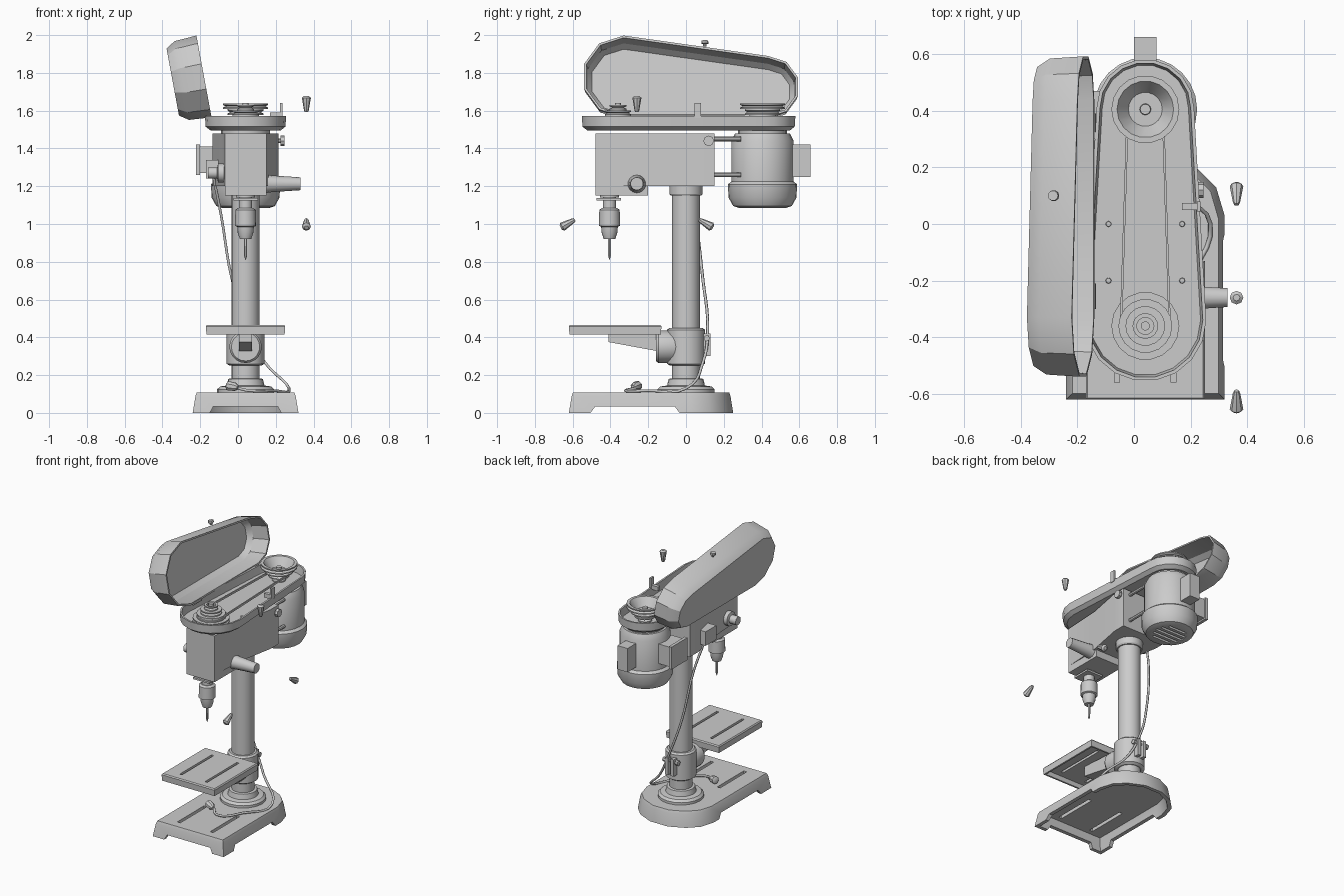
import bpy, bmesh
from math import sin, cos, pi, radians
from mathutils import Vector, Matrix

if "Cube" in bpy.data.objects:
    bpy.data.objects.remove(bpy.data.objects["Cube"])

CX = 0.04  # x of the machine's centre plane


def loft(name, loops, wrap=False, mat=None):
    """Skin equal-length loops of 3D points; cap the ends unless wrapped."""
    bm = bmesh.new()
    rows = [[bm.verts.new(p) for p in loop] for loop in loops]
    n = len(rows[0])
    pairs = list(zip(rows, rows[1:])) + ([(rows[-1], rows[0])] if wrap else [])
    for a, b in pairs:
        for i in range(n):
            j = (i + 1) % n
            bm.faces.new((a[i], a[j], b[j], b[i]))
    if not wrap:
        bm.faces.new(rows[0][::-1])
        bm.faces.new(rows[-1])
    bmesh.ops.recalc_face_normals(bm, faces=bm.faces)
    if mat:
        bm.transform(mat)
    me = bpy.data.meshes.new(name)
    bm.to_mesh(me)
    bm.free()
    ob = bpy.data.objects.new(name, me)
    bpy.context.collection.objects.link(ob)
    return ob


def lathe(name, prof, loc, direction=(0, 0, 1), n=20):
    """Revolve (radius, height) pairs around an axis starting at loc."""
    rot = Vector((0, 0, 1)).rotation_difference(Vector(direction)).to_matrix().to_4x4()
    loops = [[(r * cos(2 * pi * i / n), r * sin(2 * pi * i / n), h) for i in range(n)]
             for r, h in prof]
    return loft(name, loops, mat=Matrix.Translation(loc) @ rot)


def box(name, x, y, z):
    return loft(name, [[(x[0], y[0], h), (x[1], y[0], h), (x[1], y[1], h), (x[0], y[1], h)]
                       for h in z])


def hull(c1, r1, c2, r2, n, inset=0):
    """Outline round two circles spaced along y; points are (across, y)."""
    pts = []
    for c, r, start in ((c1, r1, pi), (c2, r2, 0)):
        for i in range(n + 1):
            a = start + pi * i / n
            pts.append((c[0] + (r - inset) * cos(a), c[1] + (r - inset) * sin(a)))
    return pts


def at_z(pts, z):
    return [(x, y, z) for x, y in pts]


def cut(ob, cutters):
    for c in cutters:
        c.hide_render = True
        m = ob.modifiers.new("cut", 'BOOLEAN')
        m.object = c
        m.solver = 'EXACT'
        bpy.context.view_layer.objects.active = ob
        bpy.ops.object.modifier_apply(modifier=m.name)
        bpy.data.objects.remove(c)


# Base: hollow casting, square at the front and rounded behind, with slots and foot arches
half = [(.28, -.62), (.28, .03), (.25, .13), (.18, .2), (.07, .25)]


def base_loop(inset, z):
    right = [(x * (1 - inset / .28), (y + .18) * (1 - inset / .44) - .18) for x, y in half]
    return [(CX + x, y, z) for x, y in right] + [(CX - x, y, z) for x, y in right[::-1]]


base = loft("base", [base_loop(.045, .085), base_loop(.025, 0), base_loop(0, 0),
                     base_loop(.015, .09), base_loop(.022, .108)])
cut(base, [box("slot", (CX + s * .13 - .012, CX + s * .13 + .012), (-.54, -.24), (.05, .2))
           for s in (-1, 1)])
arch = lambda y0, y1: [[(x, y, z) for x, z in ((CX - .2, -.02), (CX + .2, -.02),
                       (CX + .17, .035), (CX - .17, .035))] for y in (y0, y1)]
side = lambda: [[(x, y, z) for y, z in ((-.52, -.02), (-.02, -.02), (-.06, .035), (-.48, .035))]
                for x in (-.5, .5)]
cut(base, [loft("front_arch", arch(-.7, -.5)), loft("side_arch", side())])

# Column with its foot flange
lathe("column_flange", [(.15, .1), (.15, .125), (.135, .14), (.1, .145), (.092, .18), (.06, .185)],
      (CX, 0, 0))
lathe("column", [(.074, .14), (.074, 1.25)], (CX, 0, 0), n=24)
lathe("head_collar", [(.082, 1.15), (.088, 1.16), (.088, 1.22)], (CX, 0, 0), n=24)

# Work table: shallow tray-like plate, open below, with two slots
sq = lambda i, z: [(CX + a * (.21 - i), -.375 + b * (.245 - i), z)
                   for a, b in ((-1, -1), (1, -1), (1, 1), (-1, 1))]
table = loft("table", [sq(.02, .445), sq(.015, .415), sq(.003, .415), sq(0, .458),
                       sq(.006, .466)])
cut(table, [box("slot", (CX + s * .1 - .009, CX + s * .1 + .009), (-.56, -.2), (.43, .5))
            for s in (-1, 1)])

# Table bracket: arm, tilt disc, column clamp and locking bolt
loft("table_arm", [[(CX + x, y, z) for y, z in ((-.41, .375), (-.14, .325), (-.14, .43), (-.41, .445))]
                   for x in (-.035, .035)])
lathe("tilt_disc", [(.075, 0), (.086, .015), (.086, .1), (.07, .14)], (CX, -.16, .35), (0, 1, 0))
lathe("table_clamp", [(.085, .25), (.1, .26), (.1, .44), (.088, .45)], (CX, 0, 0))
for s in (-1, 1):
    box("clamp_lug", (CX + s * .022 - .012, CX + s * .022 + .012), (.08, .13), (.3, .42))
lathe("clamp_bolt", [(.018, 0), (.018, .02), (.009, .02), (.009, .1), (.016, .1), (.016, .12)],
      (CX - .06, .11, .395), (1, 0, 0), 8)

# Head casting: narrow at the nose, flaring to the rear
plan = [(.11, -.48), (.125, -.2), (.175, .06), (.175, .15)]
head = [(CX + x, y) for x, y in plan] + [(CX - x, y) for x, y in plan[::-1]]
loft("head", [at_z(head, 1.2), at_z(head, 1.48)])
box("head_nose", (CX - .11, CX + .11), (-.48, -.2), (1.15, 1.2))

# Spindle, chuck and drill bit
sp = (CX, -.405, 0)
lathe("quill", [(.05, 1.16), (.05, 1.14), (.035, 1.14), (.035, 1.06)], sp)
box("depth_stop_plate", (CX - .065, CX + .065), (-.475, -.345), (1.125, 1.138))
lathe("chuck", [(.04, 1.085), (.054, 1.075), (.056, .99), (.044, .985), (.042, .955),
                (.03, .92)], sp, n=16)
lathe("drill_bit", [(.009, .93), (.008, .83), (.001, .81)], sp, n=6)

# Feed hub on the right, with three grips set round it
lathe("feed_hub", [(.05, 0), (.044, .04), (.034, .19)], (.14, -.26, 1.213), (1, 0, 0), 14)
for k in range(3):
    a = pi / 2 + k * 2 * pi / 3
    d = Vector((0, cos(a), sin(a)))
    lathe("feed_grip", [(.009, .38), (.013, .39), (.024, .455), (.012, .465)],
          Vector((.362, -.26, 1.213)), d, 8)

# Return spring cap, switch box and belt tension knob
lathe("spring_cap", [(.05, 0), (.05, .045), (.03, .05), (.03, .1)], (-.06, -.36, 1.27), (-1, 0, 0), 14)
box("switch_box", (-.17, -.09), (-.1, .02), (1.24, 1.34))
lathe("tension_knob", [(.012, 0), (.012, .02), (.028, .02), (.028, .04)], (.205, .12, 1.44),
      (1, 0, 0), 8)

# Motor with vented fan cover, terminal boxes and slide rods
MY = .405
motor = lathe("motor", [(.125, 1.085), (.155, 1.095), (.18, 1.14), (.183, 1.21), (.165, 1.225),
                        (.165, 1.44), (.145, 1.48)], (CX, MY, 0), n=24)
cut(motor, [box("vent", (CX - w, CX + w), (MY + o - .009, MY + o + .009), (1.05, 1.115))
            for o, w in ((-.08, .07), (-.04, .1), (0, .11), (.04, .1), (.08, .07))])
lathe("motor_mount", [(.13, 1.47), (.13, 1.51)], (CX, MY, 0))
box("rear_terminal_box", (CX - .04, CX + .04), (.54, .66), (1.25, 1.42))
box("side_terminal_box", (-.2, -.1), (.31, .47), (1.27, 1.41))
box("side_terminal_cover", (-.222, -.2), (.3, .48), (1.26, 1.42))
for s in (-1, 1):
    for z in (1.26, 1.45):
        lathe("slide_rod", [(.012, 0), (.012, .16)], (CX + s * .12, .13, z), (0, 1, 0), 8)

# Belt tray: shallow open pan
tray = lambda i, z: at_z(hull((CX, -.34), .215, (CX, .41), .172, 9, i), z)
loft("belt_tray", [tray(.02, 1.515), tray(.012, 1.572), tray(0, 1.572), tray(.004, 1.515),
                   tray(.03, 1.495)])
box("lid_catch", (.17, .235), (.05, .075), (1.56, 1.59))
box("lid_catch_tab", (.222, .235), (.045, .08), (1.56, 1.64))
for x in (-.09, .17):
    for y in (-.2, 0):
        lathe("tray_screw", [(.011, 0), (.009, .01)], (x, y, 1.512), n=8)


# Stepped pulleys: small end up at the front, large end up at the motor
def pulley(name, y, radii, z0, step, hollow):
    prof = []
    for k, r in enumerate(radii):
        z = z0 + k * step
        prof += [(r, z), (r, z + .008), (r - .014, z + step * .5), (r, z + step - .008), (r, z + step)]
    top = z0 + step * len(radii)
    prof += [(r, z) for r, z in hollow(radii[-1], top)]
    lathe(name, prof, (CX, y, 0), n=18)


pulley("front_pulley", -.36, (.12, .095, .07, .045), 1.515, .029,
       lambda r, t: [(r - .015, t), (r - .015, t - .015), (.016, t - .015), (.016, t + .01)])
pulley("motor_pulley", MY, (.045, .07, .095, .12), 1.515, .031,
       lambda r, t: [(r - .02, t), (.06, t - .06), (.02, t - .06), (.018, t - .03)])

# Drive belt
belt = lambda i, z: at_z(hull((CX, -.36), .09, (CX, MY), .066, 8, i), z)
loft("drive_belt", [belt(0, 1.553), belt(0, 1.567), belt(.008, 1.567), belt(.008, 1.553)], wrap=True)

# Hinged lid standing open on the left, leaning back about ten degrees
T = radians(10.5)
up, back = Vector((-sin(T), 0, cos(T))), Vector((-cos(T), 0, -sin(T)))


def lid_pt(w, y, d):
    return Vector((-.14, y, 1.565)) + up * w + back * d


def lid_loop(inset, d):
    return [lid_pt(w, y, d) for w, y in hull((.22, -.33), .22, (.165, .435), .165, 5, inset)]


loft("lid", [lid_loop(.045, .155), lid_loop(.02, .12), lid_loop(.012, 0), lid_loop(0, 0),
             lid_loop(.008, .12), lid_loop(.04, .168)])
lathe("lid_knob", [(.01, 0), (.01, .012), (.02, .015), (.018, .03)], lid_pt(.395, .1, .07), up, 10)
for y in (-.3, .3):
    lathe("lid_hinge", [(.01, 0), (.01, .09)], (-.145, y, 1.562), (0, 1, 0), 8)

# Power cable trailing down the column to a plug lying on the base
cu = bpy.data.curves.new("power_cable", 'CURVE')
cu.dimensions = '3D'
cu.bevel_depth, cu.bevel_resolution, cu.resolution_u = .008, 1, 5
path = [(-.13, -.03, 1.25), (-.09, .04, 1.05), (-.03, .09, .7), (.05, .115, .45), (.14, .09, .27),
        (.27, .0, .13), (.18, -.2, .118), (.06, -.32, .118), (.0, -.27, .13)]
spl = cu.splines.new('BEZIER')
spl.bezier_points.add(len(path) - 1)
for bp, p in zip(spl.bezier_points, path):
    bp.co = p
    bp.handle_left_type = bp.handle_right_type = 'AUTO'
bpy.context.collection.objects.link(bpy.data.objects.new("power_cable", cu))
lathe("plug", [(.012, 0), (.024, .02), (.026, .06), (.015, .065)], (.0, -.28, .135), (-.9, .4, .15), 8)

# Smooth the round parts while keeping edges sharp
for ob in bpy.context.collection.objects:
    ob.select_set(ob.type == 'MESH')
    if ob.type == 'MESH':
        bpy.context.view_layer.objects.active = ob
bpy.ops.object.shade_smooth_by_angle(angle=radians(30))
